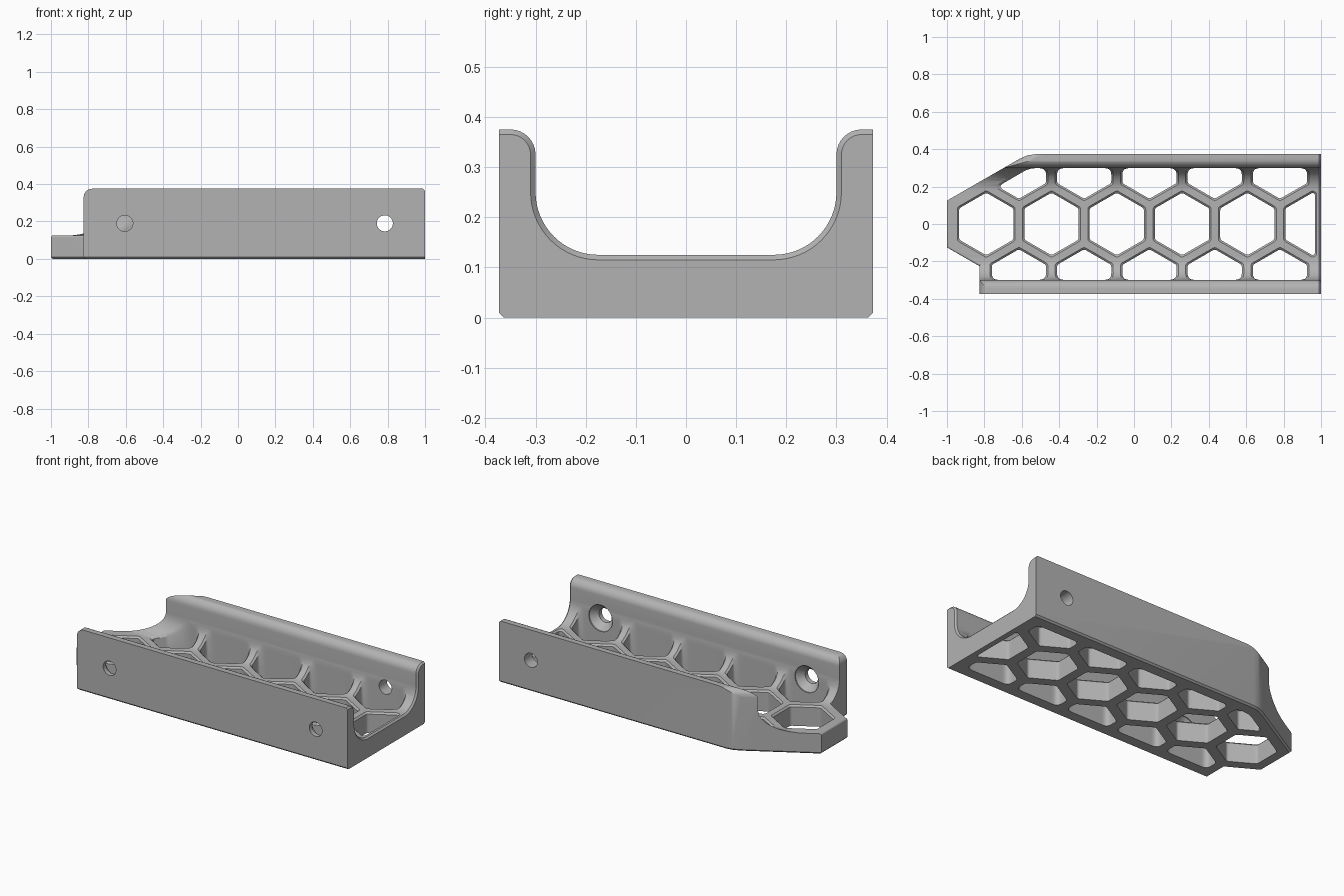
import bpy, bmesh
from math import sin, cos, pi, radians, sqrt
from mathutils import Vector

cube = bpy.data.objects.get("Cube")
if cube:
    bpy.data.objects.remove(cube, do_unlink=True)

WIDTH = 0.373      # half depth of the bracket
WALL = 0.30        # inner face of the side walls
FLOOR = 0.125      # top of the floor
FILLET = 0.125     # floor-to-wall radius
TOP = 0.375
EDGE = 0.01        # small softened edge
PITCH = 0.349      # honeycomb spacing
FIRST = -0.79      # centre of the first cell


def loft(name, rings, triangulate=False):
    """Closed solid through rings with equal point counts, normals outward."""
    bm = bmesh.new()
    rows = [[bm.verts.new(p) for p in ring] for ring in rings]
    n = len(rows[0])
    bm.faces.new(rows[0][::-1])
    bm.faces.new(rows[-1])
    for a, b in zip(rows, rows[1:]):
        for i in range(n):
            j = (i + 1) % n
            bm.faces.new((a[i], a[j], b[j], b[i]))
    if triangulate:
        bmesh.ops.triangulate(bm, faces=bm.faces[:])
    bm.normal_update()
    if bm.calc_volume(signed=True) < 0:
        bmesh.ops.reverse_faces(bm, faces=bm.faces[:])
    mesh = bpy.data.meshes.new(name)
    bm.to_mesh(mesh)
    bm.free()
    obj = bpy.data.objects.new(name, mesh)
    bpy.context.scene.collection.objects.link(obj)
    return obj


def boolean(target, cutter, operation="DIFFERENCE"):
    """Apply a boolean, then discard the cutter; an empty result is refused."""
    cutter.hide_render = True
    mod = target.modifiers.new("cut", "BOOLEAN")
    mod.operation, mod.solver, mod.object = operation, "EXACT", cutter
    bpy.context.view_layer.update()
    dg = bpy.context.evaluated_depsgraph_get()
    mesh = bpy.data.meshes.new_from_object(target.evaluated_get(dg))
    target.modifiers.clear()
    if len(mesh.polygons):
        target.data = mesh
    bpy.data.objects.remove(cutter, do_unlink=True)


def arc(cx, cy, r, a0, a1, n):
    steps = [radians(a0 + (a1 - a0) * i / n) for i in range(n + 1)]
    return [(cx + r * cos(a), cy + r * sin(a)) for a in steps]


def channel(x, d):
    """U-shaped cross-section, its inner line moved into the solid by d."""
    half = arc(WALL - FILLET, FLOOR + FILLET, FILLET + d, -90, 0, 16)
    half += arc(WALL + 0.05, TOP - 0.05, 0.05 - d, 180, 90, 8)
    half += [(0.45, TOP - d), (0.45, -0.1)]
    left = [(-y, z) for y, z in reversed(half)]
    return [(x, y, z) for y, z in half + left]


def round_poly(corners, arc_n=5, edge_n=6):
    """Round each (point, size) corner and sample the straight edges."""
    out, n = [], len(corners)
    for i, (p, size) in enumerate(corners):
        before, after = corners[i - 1][0] - p, corners[(i + 1) % n][0] - p
        t = min(size, 0.45 * before.length, 0.45 * after.length)
        a, b = p + before.normalized() * t, p + after.normalized() * t
        for k in range(arc_n + 1):
            s = k / arc_n
            out.append(a * (1 - s) ** 2 + p * 2 * s * (1 - s) + b * s * s)
        q, nsize = corners[(i + 1) % n]
        beyond = corners[(i + 2) % n][0] - q
        end = q - after.normalized() * min(nsize, 0.45 * after.length, 0.45 * beyond.length)
        out += [b.lerp(end, k / edge_n) for k in range(1, edge_n)]
    return out


def clip(corners, normal, limit):
    """Keep the polygon part where normal . p <= limit."""
    out = []
    for i, (p, size) in enumerate(corners):
        q = corners[(i + 1) % len(corners)][0]
        dp, dq = normal.dot(p) - limit, normal.dot(q) - limit
        if dp <= 0:
            out.append((p, size))
        if dp * dq < 0:
            out.append((p.lerp(q, dp / (dp - dq)), 0.035))
    return out


def surface(y):
    """Height and slope factor of the channel surface."""
    u = min(max(abs(y) - WALL + FILLET, 0), FILLET * 0.9999)
    drop = sqrt(FILLET ** 2 - u * u)
    return FLOOR + FILLET - drop, min(FILLET / drop, 3)


def cell(cx, cy, clips):
    """Honeycomb cutter with a flared rim that follows the channel."""
    def outline(d):
        r = (0.145 + d) / cos(pi / 6)
        pts = [(Vector((cx + r * sin(k * pi / 3), cy + r * cos(k * pi / 3))), 0.012)
               for k in range(6)]
        for normal, limit, grows in clips:
            pts = clip(pts, Vector(normal), limit + d * grows)
        return round_poly(pts)
    inner, outer = outline(0), outline(1.2 * EDGE)
    lower, upper = [], []
    for p, q in zip(inner, outer):
        z, steep = surface(p.y)
        lower.append((p.x, p.y, z - EDGE * steep))
        upper.append((q.x, q.y, surface(q.y)[0] + 0.2 * EDGE))
    rings = [[(p.x, p.y, -0.1) for p in inner], lower, upper,
             [(q.x, q.y, 0.6) for q in outer]]
    return loft("cell_cutter", rings, True)


def edge_cutter(start, end, z, r):
    """Rounds the upper edge above the line start-end; solid on its left."""
    a, b = Vector(start), Vector(end)
    u = (b - a).normalized()
    n = Vector((-u.y, u.x))
    prof = [(-0.05, z + 0.05), (-0.05, z - r)] + arc(r, z - r, r, 180, 90, 8) + [(r, z + 0.05)]
    return loft("edge_cutter", [[(*(p + n * s), h) for s, h in prof] for p in (a, b)])


def bore(x, steps):
    """Round cutter along y through (y, radius) steps."""
    rings = [[(x + cx, y, 0.19 + cz) for cx, cz in arc(0, 0, r, 0, 348.75, 31)]
             for y, r in steps]
    return loft("bore_cutter", rings)


# Channel body with a softened mouth
body = loft("honeycomb_bracket", [channel(-1.2, 0), channel(1 - EDGE, 0), channel(1, EDGE)])

# Plan shape with the pointed end and a chamfered base
plan = [Vector(p) for p in (
    (-1, 0.125), (-1, -0.125), (-0.825, -0.226), (-0.825, -WIDTH), (1.1, -WIDTH),
    (1.1, WIDTH), (-0.53, WIDTH), (-0.57, 0.367), (-0.613, 0.348))]
base = []
for i, p in enumerate(plan):
    d1, d2 = (p - plan[i - 1]).normalized(), (plan[(i + 1) % len(plan)] - p).normalized()
    n1, n2 = Vector((-d1.y, d1.x)), Vector((-d2.y, d2.x))
    base.append(p + (n1 + n2) * EDGE / (1 + n1.dot(n2)))
blank = loft("plan_blank", [[(p.x, p.y, 0) for p in base],
                            [(p.x, p.y, EDGE) for p in plan],
                            [(p.x, p.y, 0.5) for p in plan]])
boolean(body, blank, "INTERSECT")

# Rounded wall ends and softened rim of the pointed end
boolean(body, edge_cutter((-0.825, -0.2), (-0.825, -0.45), TOP, 0.045))
boolean(body, edge_cutter((-0.45, 0.4425), (-0.9, 0.1827), TOP, 0.05))
boolean(body, edge_cutter((-1, 0.16), (-1, -0.16), FLOOR, EDGE))
boolean(body, edge_cutter((-1.03, -0.1077), (-0.827, -0.2249), FLOOR, EDGE))

# Central row of cells, the last one cut short by the end rib
for i in range(6):
    limits = [((1, 0), 0.967, 1)] if i == 5 else []
    boolean(body, cell(FIRST + PITCH * i, 0, limits))

# Outer rows, cut off by the walls and the slanted end
for side in (-1, 1):
    for i in range(5):
        limits = [((0, side), WALL - 0.0015, 0)]
        if side > 0 and i == 0:
            limits.append(((-0.5, 0.866), 0.538, 1))
        boolean(body, cell(FIRST + PITCH * (i + 0.5), side * PITCH * cos(pi / 6), limits))

# Countersunk screw holes in the front wall, access hole in the back wall
for x in (-0.605, 0.785):
    boolean(body, bore(x, [(-0.45, 0.043), (-0.345, 0.043), (-0.305, 0.08), (-0.2, 0.08)]))
boolean(body, bore(0.785, [(0.2, 0.043), (0.45, 0.043)]))

# Grey plastic
grey = bpy.data.materials.new("grey_plastic")
grey.use_nodes = True
colour = (0.45, 0.45, 0.45, 1)
grey.diffuse_color = colour
grey.node_tree.nodes["Principled BSDF"].inputs["Base Color"].default_value = colour
body.data.materials.clear()
body.data.materials.append(grey)
for poly in body.data.polygons:
    poly.material_index = 0

bpy.ops.object.select_all(action="DESELECT")
body.select_set(True)
bpy.context.view_layer.objects.active = body
bpy.ops.object.shade_smooth_by_angle(angle=radians(30))
